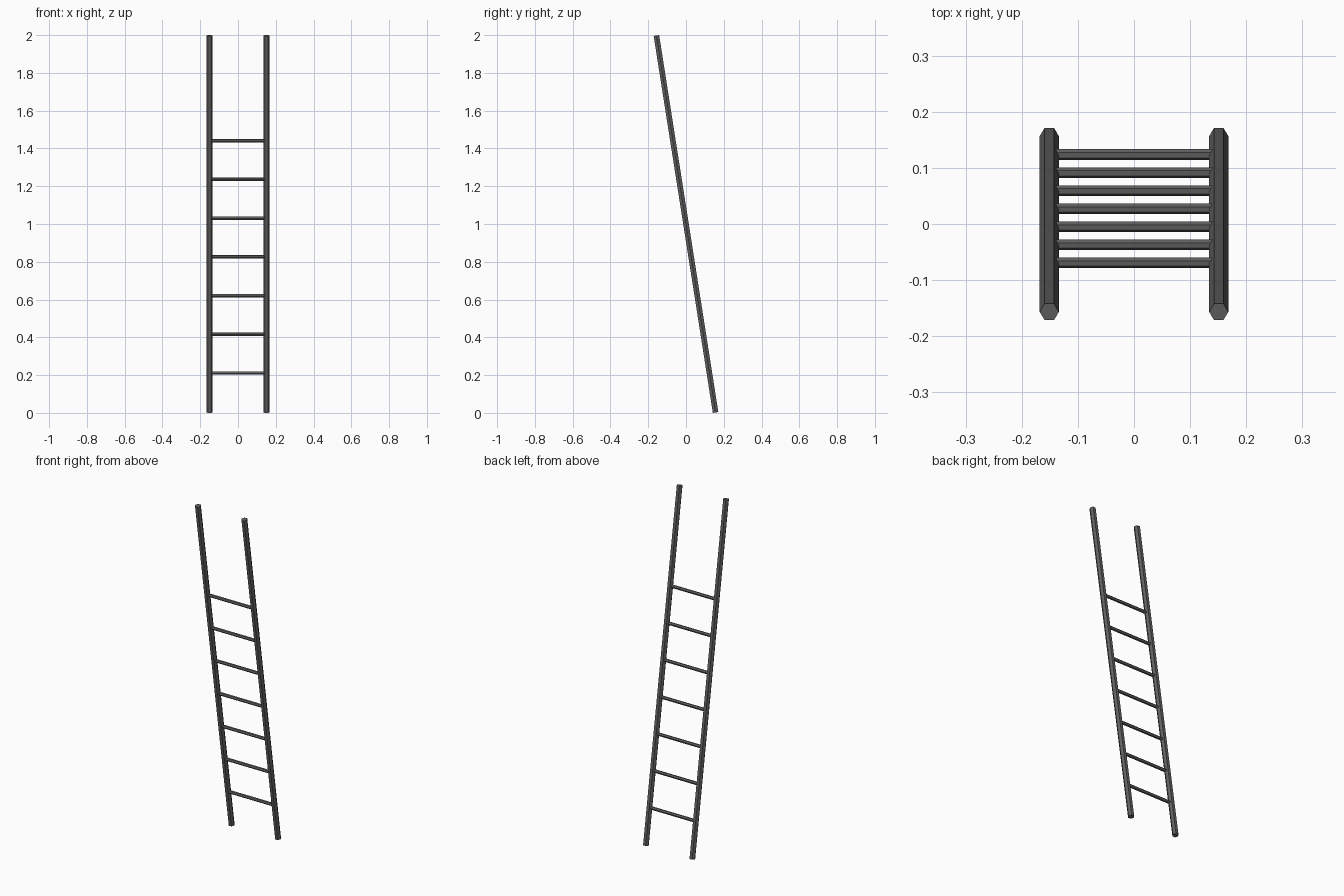
import bpy, bmesh, math
from mathutils import Vector

if "Cube" in bpy.data.objects:
    bpy.data.objects.remove(bpy.data.objects["Cube"])

TILT = math.radians(8.92)
AXIS = Vector((0, -math.sin(TILT), math.cos(TILT)))    # along the rails
DEPTH = Vector((0, math.cos(TILT), math.sin(TILT)))    # across the rails
SIDE = Vector((1, 0, 0))

metal = bpy.data.materials.new("dark_grey")
metal.diffuse_color = (0.12, 0.12, 0.12, 1)
metal.use_nodes = True
metal.node_tree.nodes["Principled BSDF"].inputs["Base Color"].default_value = metal.diffuse_color


def hex_bar(name, start, end, radius, u, v):
    """Closed six-sided bar with corners at +u and -u."""
    bm = bmesh.new()
    rings = []
    for p in (start, end):
        rings.append([bm.verts.new(p + radius * (u * math.cos(a) + v * math.sin(a)))
                      for a in (k * math.pi / 3 for k in range(6))])
    for ring in rings:
        bm.faces.new(ring)
    for k in range(6):
        j = (k + 1) % 6
        bm.faces.new((rings[0][k], rings[0][j], rings[1][j], rings[1][k]))
    bmesh.ops.recalc_face_normals(bm, faces=bm.faces)
    mesh = bpy.data.meshes.new(name)
    bm.to_mesh(mesh)
    bm.free()
    mesh.materials.append(metal)
    obj = bpy.data.objects.new(name, mesh)
    bpy.context.collection.objects.link(obj)
    return obj


# Leaning side rails
centre = Vector((0, 0, 1))
half = 1.01
for name, x in (("left_rail", -0.151), ("right_rail", 0.151)):
    mid = centre + SIDE * x
    hex_bar(name, mid - AXIS * half, mid + AXIS * half, 0.017, SIDE, DEPTH)

# Seven evenly spaced rungs
for i in range(7):
    z = 0.211 + i * 0.205
    mid = centre + AXIS * ((z - 1) / AXIS.z)
    hex_bar(f"rung_{i + 1}", mid - SIDE * 0.148, mid + SIDE * 0.148, 0.0095, DEPTH, AXIS)
